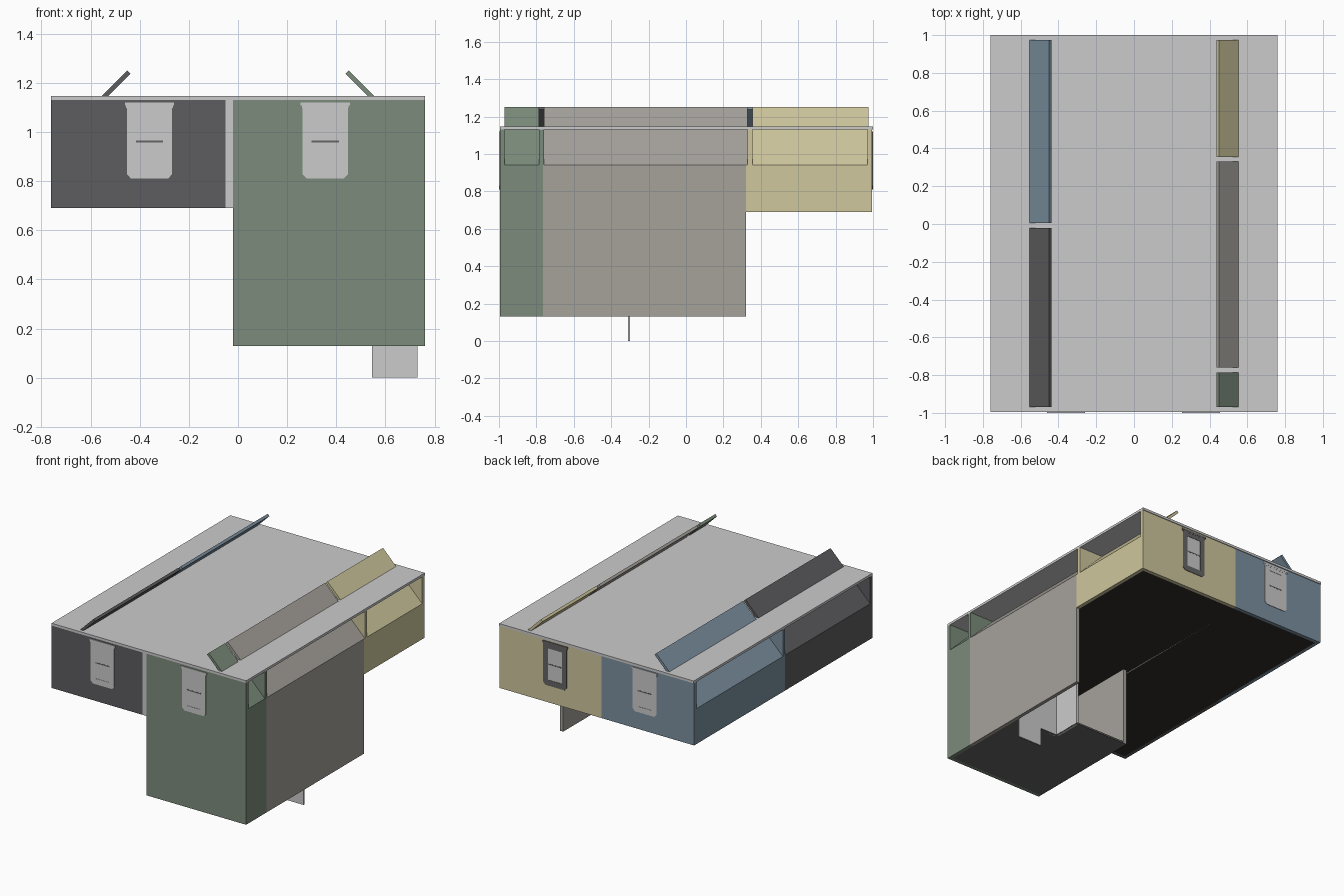
import bpy, bmesh

if "Cube" in bpy.data.objects:
    bpy.data.objects.remove(bpy.data.objects["Cube"])

def mat(name, r, g, b):
    m = bpy.data.materials.new(name)
    m.diffuse_color = (r, g, b, 1)
    m.use_nodes = True
    m.node_tree.nodes["Principled BSDF"].inputs["Base Color"].default_value = m.diffuse_color
    return m

GREEN = mat("green_paint", .20, .26, .20)
BLACK = mat("charcoal_paint", .11, .11, .115)
BROWN = mat("taupe_paint", .38, .36, .33)
YELLOW = mat("yellow_paint", .62, .57, .34)
BLUE = mat("blue_paint", .20, .28, .35)
DARK = mat("dark_floor", .03, .027, .022)
SLATE = mat("slate_grey", .13, .13, .13)

def prism(name, profile, y0, y1, material=None):
    """Extrude an (x, z) profile from y0 to y1."""
    bm = bmesh.new()
    face = bm.faces.new([bm.verts.new((x, y0, z)) for x, z in profile])
    ext = bmesh.ops.extrude_face_region(bm, geom=[face])["geom"]
    bmesh.ops.translate(bm, vec=(0, y1 - y0, 0),
                        verts=[v for v in ext if isinstance(v, bmesh.types.BMVert)])
    bmesh.ops.recalc_face_normals(bm, faces=bm.faces)
    me = bpy.data.meshes.new(name)
    bm.to_mesh(me)
    bm.free()
    ob = bpy.data.objects.new(name, me)
    bpy.context.collection.objects.link(ob)
    if material:
        me.materials.append(material)
    return ob

def box(name, x0, x1, y0, y1, z0, z1, material=None):
    return prism(name, [(x0, z0), (x1, z0), (x1, z1), (x0, z1)], y0, y1, material)

T = .025            # wall thickness
W = .76             # half width of the house
F = .995            # outer face of front and back walls
LOW, FLOOR, KNEE, TOP = .13, .69, .94, 1.13

# Roof slab and upper floor
box("roof_slab", -W, W, -.995, 1, TOP, 1.147)
box("upper_floor", -W + T, W - T, -F + T, F - T, FLOOR, FLOOR + .012, DARK)

# Front and back walls
box("front_left_wall", -W, -.05, -F, -F + T, FLOOR, TOP, BLACK)
box("front_right_wall", -.02, W, -F, -F + T, LOW, TOP, GREEN)
box("back_right_wall", -.035, W, F - T, F, FLOOR, TOP, YELLOW)
box("back_left_wall", -W, -.035, F - T, F, FLOOR, TOP, BLUE)

# Side knee walls, each with a sloping panel above that pokes through the roof
# (side, y range of wall, y range of slope, wall base, paint)
rooms = [
    ("green_room", 1, -F, -.765, -.97, -.785, LOW, GREEN),
    ("taupe_room", 1, -.765, .32, -.76, .33, LOW, BROWN),
    ("yellow_room", 1, .32, F, .355, .975, FLOOR, YELLOW),
    ("charcoal_room", -1, -F, -.017, -.97, -.02, FLOOR, BLACK),
    ("blue_room", -1, -.017, F, .005, .975, FLOOR, BLUE),
]
slope = [(W, KNEE), (.45, 1.25), (.437, 1.237), (W - T, KNEE)]
for name, s, y0, y1, p0, p1, base, paint in rooms:
    xs = sorted((s * (W - T), s * W))
    box(name + "_side_wall", *xs, y0, y1, base, KNEE, paint)
    prism(name + "_slope", [(s * x, z) for x, z in slope], p0, p1, paint)

# Inner partitions; their ends show beyond the sloping panels
box("spine_wall", -.05, -.02, -F, F - T, FLOOR, TOP)
box("taupe_yellow_partition", -.02, W, .33, .355, FLOOR + .012, TOP, YELLOW)
box("green_taupe_partition", -.02, W, -.785, -.76, FLOOR + .012, TOP, GREEN)
box("charcoal_blue_partition", -W, -.05, -.02, .005, FLOOR + .012, TOP, BLUE)

# Lower storey: floor with a stairwell cut out, inner walls, door panel below
box("lower_floor_front", -.02, W - T, -F + T, -.3, LOW, LOW + .012, SLATE)
box("lower_floor_back", -.02, .41, -.3, -.1, LOW, LOW + .012, SLATE)
box("lower_left_wall", -.02, -.02 + T, -F + T, -.1, LOW, FLOOR, BROWN)
box("stairwell_side_wall", .39, .41, -.3, -.1, LOW, FLOOR)
box("stairwell_front_wall", .41, W - T, -.32, -.3, LOW, FLOOR)
box("stair_foot_panel", .545, .73, -.31, -.3, 0, .15)

# Sash windows: side casings, clipped apron, stepped head, panes and rails
def window(name, cx, s, frame=None, pane=None):
    def part(label, x0, x1, z0, z1, d0, d1, m):
        ys = sorted((s * d0, s * d1))
        return box(name + "_" + label, cx + x0, cx + x1, *ys, z0, z1, m)
    inn, out = .985, .9985
    for k in (-1, 1):
        a, b = sorted((k * .055, k * .092))
        part("casing", a, b, .85, 1.10, inn, out, frame)
    apron = [(-.092, .85), (-.092, .828), (-.075, .81),
             (.075, .81), (.092, .828), (.092, .85)]
    ys = sorted((s * inn, s * out))
    prism(name + "_apron", [(cx + x, z) for x, z in apron], *ys, frame)
    part("head", -.055, .055, 1.072, 1.10, inn, out, frame)
    part("cornice", -.10, .10, 1.108, 1.12, inn, 1.0, frame)
    part("cornice_step", -.095, .095, 1.098, 1.108, inn, .9992, frame)
    for label, z0, z1 in (("lower_pane", .85, .957), ("upper_pane", .965, 1.072)):
        part(label, -.055, .055, z0, z1, inn, .9965, pane)
    part("meeting_rail", -.055, .055, .957, .965, inn, .9975, SLATE)

window("front_left_window", -.36, -1)
window("front_right_window", .355, -1)
window("back_right_window", .325, 1, SLATE)
window("back_left_window", -.375, 1)
